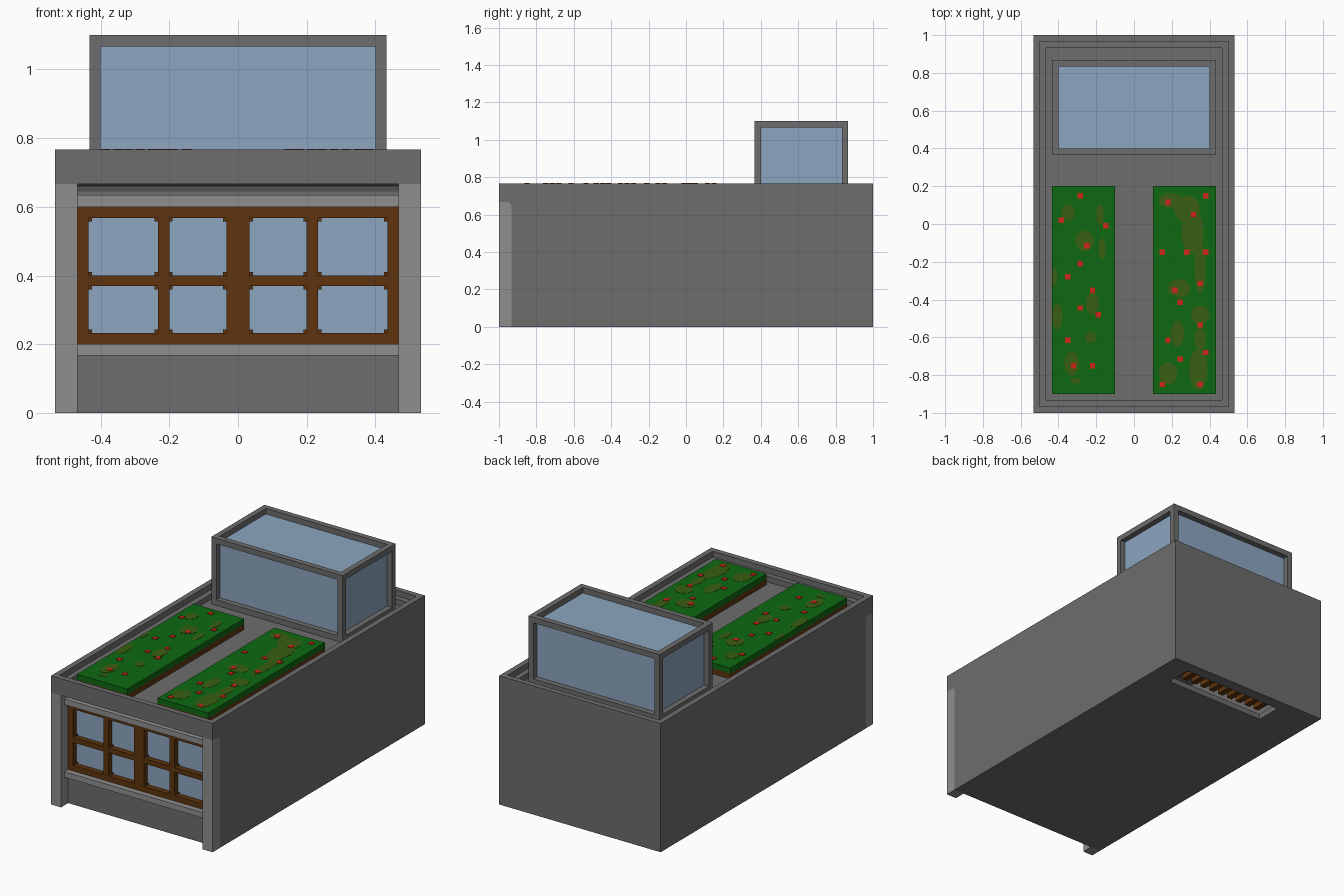
import bpy, bmesh
from mathutils import Matrix

if "Cube" in bpy.data.objects:
    bpy.data.objects.remove(bpy.data.objects["Cube"], do_unlink=True)


def material(name, r, g, b):
    lin = [(c / 255 / 12.92 if c < 10 else ((c / 255 + 0.055) / 1.055) ** 2.4) for c in (r, g, b)]
    m = bpy.data.materials.new(name)
    m.use_nodes = True
    m.diffuse_color = (*lin, 1)
    m.node_tree.nodes["Principled BSDF"].inputs["Base Color"].default_value = (*lin, 1)
    return m


GREY = material("wall grey", 109, 109, 109)
LIGHT = material("light stone", 143, 143, 143)
WOOD = material("brown wood", 95, 52, 14)
GLASS = material("blue glass", 140, 166, 191)
GREEN = material("plant green", 14, 105, 18)
OLIVE = material("dry olive", 58, 95, 18)
RED = material("flower red", 208, 38, 24)


def finish(name, bm, mat):
    bmesh.ops.recalc_face_normals(bm, faces=bm.faces)
    mesh = bpy.data.meshes.new(name)
    bm.to_mesh(mesh)
    bm.free()
    if mat:
        mesh.materials.append(mat)
    ob = bpy.data.objects.new(name, mesh)
    bpy.context.collection.objects.link(ob)
    return ob


def add_box(bm, x0, x1, y0, y1, z0, z1):
    m = Matrix.Translation(((x0 + x1) / 2, (y0 + y1) / 2, (z0 + z1) / 2))
    m = m @ Matrix.Diagonal((x1 - x0, y1 - y0, z1 - z0, 1))
    bmesh.ops.create_cube(bm, size=1, matrix=m)


def boxes(name, mat, *dims):
    bm = bmesh.new()
    for d in dims:
        add_box(bm, *d)
    return finish(name, bm, mat)


def extrude_x(name, mat, profile, x0, x1):
    """Side profile (y, z) pushed along x."""
    bm = bmesh.new()
    face = bm.faces.new([bm.verts.new((x0, y, z)) for y, z in profile])
    out = bmesh.ops.extrude_face_region(bm, geom=[face])
    verts = [v for v in out["geom"] if isinstance(v, bmesh.types.BMVert)]
    bmesh.ops.translate(bm, verts=verts, vec=(x1 - x0, 0, 0))
    return finish(name, bm, mat)


def cut(ob, *dims):
    """Subtract boxes from a part."""
    for d in dims:
        cutter = boxes("cutter", None, d)
        cutter.hide_render = True
        mod = ob.modifiers.new("cut", "BOOLEAN")
        mod.operation, mod.solver, mod.object = "DIFFERENCE", "EXACT", cutter
        bpy.context.view_layer.objects.active = ob
        bpy.ops.object.modifier_apply(modifier=mod.name)
        bpy.data.objects.remove(cutter, do_unlink=True)


# Main building: overhanging front band, stepped roof parapet, hollow room
corner = [(-0.933, 0.645), (-0.94, 0.66), (-0.955, 0.667), (-1, 0.667)]
body = extrude_x("building_body", GREY,
                 [(1, 0), (1, 0.767), (-1, 0.767)] + corner[::-1] + [(-0.933, 0)],
                 -0.533, 0.533)
cut(body,
    (-0.5, 0.5, -0.967, 0.967, 0.733, 0.9),
    (-0.467, 0.467, -0.933, 0.933, 0.7, 0.9),
    (-0.466, 0.466, -0.86, 0.932, 0.033, 0.66),
    (-0.467, 0.467, -0.95, -0.85, 0.2, 0.6),
    (-0.27, 0.39, 0.777, 0.931, -0.1, 0.1))

# Front pilasters
for side, x0, x1 in (("left", 0.467, 0.533), ("right", -0.533, -0.467)):
    extrude_x(side + "_pilaster", LIGHT, [(-1, 0), (-0.933, 0)] + corner, x0, x1)

# Ledges above and below the window
boxes("window_sill", LIGHT, (-0.467, 0.467, -0.967, -0.93, 0.167, 0.2))
boxes("window_lintel", LIGHT, (-0.467, 0.467, -0.967, -0.93, 0.6, 0.634))

# Window frame with eight openings, small corner blocks, one glass sheet behind
columns = [(-0.435, -0.233), (-0.2, -0.033), (0.033, 0.2), (0.233, 0.435)]
rows = [(0.233, 0.37), (0.4, 0.568)]
panes = [(a, b, c, d) for a, b in columns for c, d in rows]
frame = boxes("window_frame", WOOD, (-0.467, 0.467, -0.933, -0.9, 0.2, 0.6))
cut(frame, *[(a, b, -1, -0.8, c, d) for a, b, c, d in panes])
s = 0.01
boxes("window_corner_blocks", WOOD,
      *[(x, x + s, -0.908, -0.899, z, z + s)
        for a, b, c, d in panes for x in (a, b - s) for z in (c, d - s)])
boxes("window_glass", GLASS, (-0.467, 0.467, -0.9, -0.885, 0.2, 0.6))

# Rooftop glass room: open bar frame around a glass block
room = boxes("roof_room_frame", GREY, (-0.433, 0.433, 0.367, 0.867, 0.7, 1.1))
cut(room,
    (-0.4, 0.4, 0.2, 1.1, 0.733, 1.067),
    (-0.6, 0.6, 0.4, 0.833, 0.733, 1.067),
    (-0.4, 0.4, 0.4, 0.833, 0.6, 1.3))
boxes("roof_room_glass", GLASS, (-0.4, 0.4, 0.4, 0.833, 0.705, 1.067))

# Indoor stairs of separate rising blocks above the floor opening
boxes("indoor_stairs", WOOD,
      *[(0.345 - i * 0.065, 0.38 - i * 0.065, 0.8, 0.92, 0.035, 0.09 + i * 0.055)
        for i in range(10)])

# Roof garden beds
for side, x0, x1 in (("left", 0.1, 0.433), ("right", -0.433, -0.1)):
    boxes(side + "_planter_box", WOOD, (x0, x1, -0.9, 0.2, 0.7, 0.733))
    boxes(side + "_planting", GREEN, (x0, x1, -0.9, 0.2, 0.733, 0.765))

# Dry patches: centre x, y and radii
patches = [(0.19, 0.125, 0.06, 0.04), (0.28, 0.08, 0.07, 0.07), (0.31, -0.04, 0.06, 0.12),
           (0.35, -0.23, 0.03, 0.14), (0.24, -0.34, 0.06, 0.05), (0.35, -0.48, 0.05, 0.05),
           (0.23, -0.58, 0.035, 0.07), (0.35, -0.61, 0.03, 0.06), (0.34, -0.77, 0.05, 0.11),
           (0.18, -0.79, 0.05, 0.06), (-0.35, 0.06, 0.035, 0.045), (-0.18, 0.05, 0.02, 0.055),
           (-0.26, -0.09, 0.05, 0.055), (-0.17, -0.13, 0.02, 0.055), (-0.42, -0.28, 0.013, 0.05),
           (-0.22, -0.42, 0.035, 0.06), (-0.405, -0.49, 0.028, 0.07), (-0.23, -0.6, 0.03, 0.03),
           (-0.33, -0.74, 0.04, 0.065), (-0.31, -0.83, 0.03, 0.015)]
bm = bmesh.new()
for i, (x, y, rx, ry) in enumerate(patches):
    m = Matrix.Translation((x, y, 0.7645 + i * 0.00004)) @ Matrix.Diagonal((rx, ry, 1, 1))
    bmesh.ops.create_cone(bm, cap_ends=True, segments=12, radius1=1, radius2=1, depth=0.003, matrix=m)
finish("dry_patches", bm, OLIVE)

# Small red flowers
flowers = [(-0.285, 0.15), (-0.385, 0.02), (-0.15, -0.01), (-0.25, -0.115), (-0.285, -0.21),
           (-0.35, -0.28), (-0.22, -0.35), (-0.285, -0.445), (-0.19, -0.48), (-0.35, -0.615),
           (-0.32, -0.75), (-0.22, -0.75), (0.38, 0.15), (0.18, 0.115), (0.315, 0.05),
           (0.15, -0.15), (0.28, -0.15), (0.38, -0.15), (0.35, -0.315), (0.215, -0.35),
           (0.245, -0.415), (0.18, -0.615), (0.38, -0.68), (0.35, -0.535), (0.245, -0.715),
           (0.15, -0.85), (0.35, -0.85)]
r = 0.014
boxes("red_flowers", RED,
      *[(x - r, x + r, y - r, y + r, 0.762, 0.7685) for x, y in flowers])
